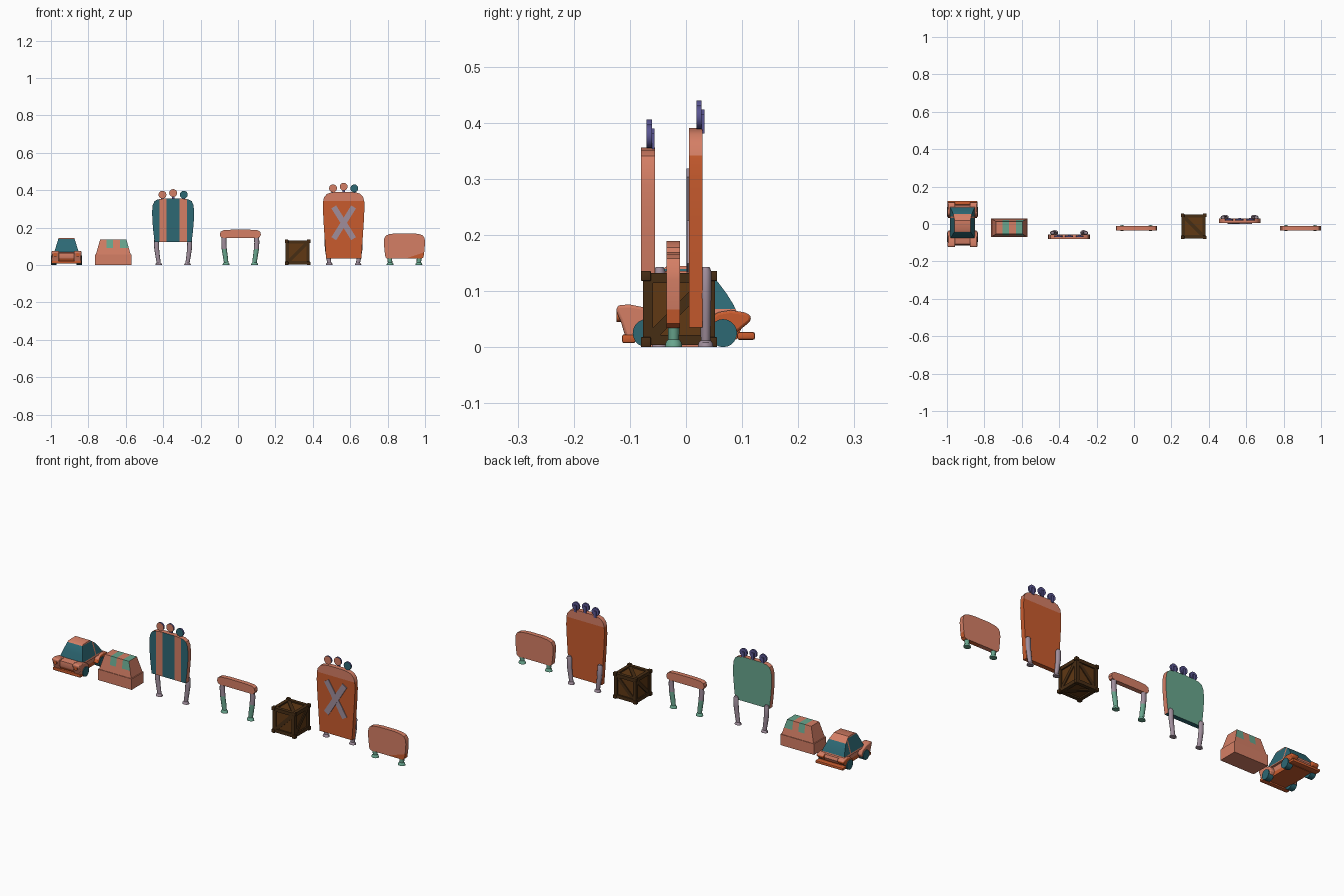
import bpy, bmesh, math
from mathutils import Vector, Matrix

if "Cube" in bpy.data.objects:
    bpy.data.objects.remove(bpy.data.objects["Cube"])

COL = {"salmon": (0.66, 0.21, 0.13), "orange": (0.58, 0.105, 0.027), "dark_teal": (0.026, 0.14, 0.175),
       "mint": (0.14, 0.38, 0.27), "lilac_grey": (0.35, 0.27, 0.33), "indigo": (0.1, 0.09, 0.28),
       "brown": (0.115, 0.04, 0.007), "dark_brown": (0.062, 0.026, 0.007)}
NAMES = list(COL)
MATS = []
for n, c in COL.items():
    m = bpy.data.materials.new(n)
    m.diffuse_color = (*c, 1)
    m.use_nodes = True
    m.node_tree.nodes["Principled BSDF"].inputs["Base Color"].default_value = m.diffuse_color
    MATS.append(m)


def finish(name, bm, mat, loc=(0, 0, 0), cuts=(), rule=None, angle=35):
    """Cut along planes, colour faces by rule(centre, normal), make the object."""
    for co, no in cuts:
        bmesh.ops.bisect_plane(bm, geom=bm.verts[:] + bm.edges[:] + bm.faces[:], plane_co=co, plane_no=no)
    bmesh.ops.recalc_face_normals(bm, faces=bm.faces[:])
    bm.normal_update()
    for f in bm.faces:
        f.material_index = NAMES.index(rule(f.calc_center_median(), f.normal) if rule else mat)
    me = bpy.data.meshes.new(name)
    bm.to_mesh(me)
    bm.free()
    for m in MATS:
        me.materials.append(m)
    me.shade_smooth()
    me.set_sharp_from_angle(angle=math.radians(angle))
    ob = bpy.data.objects.new(name, me)
    ob.location = loc
    bpy.context.collection.objects.link(ob)
    return ob


def prism(pts, lo, hi, axis):
    """Outline of (a, z) points extruded along x or y."""
    bm = bmesh.new()
    put = (lambda a, z, t: (t, a, z)) if axis == "x" else (lambda a, z, t: (a, t, z))
    A = [bm.verts.new(put(a, z, lo)) for a, z in pts]
    B = [bm.verts.new(put(a, z, hi)) for a, z in pts]
    bm.faces.new(A)
    bm.faces.new(B[::-1])
    for i in range(len(pts)):
        j = (i + 1) % len(pts)
        bm.faces.new((A[i], B[i], B[j], A[j]))
    return bm


def mirrored(half):
    return half + [(-a, z) for a, z in reversed(half) if a > 0]


def box(name, mat, c, s, rot=None, bevel=0, **kw):
    bm = bmesh.new()
    bmesh.ops.create_cube(bm, size=1, matrix=Matrix.Diagonal((*s, 1)))
    if bevel:
        bmesh.ops.bevel(bm, geom=bm.edges[:], offset=bevel, segments=2, affect='EDGES', profile=0.5)
    if rot:
        bmesh.ops.rotate(bm, verts=bm.verts[:], matrix=rot)
    return finish(name, bm, mat, c, **kw)


def disc(name, mat, c, r, depth, axis, n=20, rule=None):
    bm = bmesh.new()
    rot = Matrix.Rotation(math.pi / 2, 4, 'Y' if axis == "x" else 'X')
    bmesh.ops.create_cone(bm, cap_ends=True, segments=n, radius1=r, radius2=r, depth=depth, matrix=rot)
    return finish(name, bm, mat, c, rule=rule)


def leg(name, path, loc, flat=0.8, rule=None, mat="lilac_grey", n=14):
    """Tube through (x, z, radius) stations."""
    bm = bmesh.new()
    rings = []
    for x, z, r in path:
        rings.append([bm.verts.new((x + r * math.cos(2 * math.pi * k / n),
                                    flat * r * math.sin(2 * math.pi * k / n), z)) for k in range(n)])
    for a, b in zip(rings, rings[1:]):
        for k in range(n):
            bm.faces.new((a[k], a[(k + 1) % n], b[(k + 1) % n], b[k]))
    bm.faces.new(rings[0][::-1])
    bm.faces.new(rings[-1])
    return finish(name, bm, mat, loc, rule=rule)


X, Z = (1, 0, 0), (0, 0, 1)

# ---------- car ----------
cx = -0.917
body_rule = lambda c, n: "orange" if c.z < 0.034 else "salmon"
finish("car_body", prism([(-0.1, 0.014), (0.09, 0.014), (0.104, 0.045), (0.098, 0.06), (0.08, 0.068),
                          (-0.07, 0.07), (-0.108, 0.064), (-0.112, 0.04)], -0.057, 0.057, "x"),
       "salmon", (cx, 0, 0), cuts=[((0, 0, 0.034), Z)], rule=body_rule)


def cabin_rule(c, n):
    if c.z < 0.07 or (n.z > 0.45 and c.y < 0.055 and c.z > 0.125) or c.z > 0.139:
        return "salmon"
    if abs(n.x) > 0.6 and 0.032 < c.y < 0.04:
        return "salmon"
    return "dark_teal"


bm = prism([(-0.078, 0.06), (-0.062, 0.1), (-0.044, 0.138), (-0.035, 0.144), (0.02, 0.145), (0.053, 0.121),
            (0.072, 0.096), (0.085, 0.075), (0.092, 0.06)], -1, 1, "x")
for v in bm.verts:
    v.co.x *= 0.068 - 0.026 * (v.co.z - 0.06) / 0.085
finish("car_cabin", bm, "dark_teal", (cx, 0, 0), rule=cabin_rule,
       cuts=[((0, 0, 0.068), Z), ((0, 0, 0.139), Z), ((0, 0.032, 0), (0, 1, 0)), ((0, 0.04, 0), (0, 1, 0))])
front_fender = [(-0.108, 0.018), (-0.116, 0.045), (-0.125, 0.066), (-0.121, 0.075), (-0.1, 0.076),
                (-0.07, 0.07), (-0.045, 0.058), (-0.035, 0.035), (-0.045, 0.018)]
rear_fender = [(0.09, 0.025), (0.1, 0.034), (0.115, 0.046), (0.116, 0.056), (0.105, 0.062), (0.08, 0.066),
               (0.055, 0.062), (0.038, 0.045), (0.03, 0.025)]
for s in (-1, 1):
    lo, hi = sorted((s * 0.04, s * 0.079))
    for nm, prof, mt in (("front", front_fender, "salmon"), ("rear", rear_fender, "orange")):
        ob = finish(f"car_{nm}_fender", prism(prof, lo, hi, "x"), mt, (cx, 0, 0),
                    rule=lambda c, n, mt=mt: "salmon" if n.z > 0.6 else mt)
        bev = ob.modifiers.new("round", 'BEVEL')
        bev.width, bev.segments, bev.limit_method = 0.006, 2, 'ANGLE'
    for y in (-0.07, 0.066):
        disc("car_wheel", "dark_teal", (cx + s * 0.068, y, 0.025), 0.025, 0.03, "x")
    disc("car_headlight", "orange", (cx + s * 0.06, -0.119, 0.055), 0.01, 0.01, "y", 12)
box("car_front_bumper", "orange", (cx, -0.102, 0.015), (0.16, 0.024, 0.016), bevel=0.004)
box("car_rear_bumper", "orange", (cx, 0.107, 0.02), (0.16, 0.032, 0.014), bevel=0.004)

# ---------- striped block ----------
def block_rule(c, n):
    if c.z < 0.092 or abs(n.x) > 0.6:
        return "salmon"
    return "mint" if -0.035 < c.x < 0 or c.x > 0.035 else "salmon"


box("block_base", "salmon", (-0.667, -0.02, 0.0285), (0.196, 0.1, 0.057))
bm = prism([(-0.093, 0.057), (0.093, 0.057), (0.07, 0.136), (-0.07, 0.136)], -1, 1, "y")
for v in bm.verts:
    v.co.y *= 0.047 if v.co.z < 0.1 else 0.033
finish("block_striped_top", bm, "salmon", (-0.667, -0.02, 0), rule=block_rule,
       cuts=[((0, 0, 0.092), Z)] + [((x, 0, 0), X) for x in (-0.035, 0, 0.035)])

# ---------- tall barriers with lamps ----------
def lamps_and_legs(name, x, y, top, leg_y):
    for i, dz in ((-1, 0.019), (0, 0.028), (1, 0.019)):
        front = "dark_teal" if i == 1 else "salmon"
        disc(f"{name}_lamp", "indigo", (x + i * 0.057, y, top + dz), 0.021, 0.009, "y",
             rule=lambda c, n, f=front: f if n.y < -0.5 else "indigo")
        box(f"{name}_lamp_bracket", "indigo", (x + i * 0.057, y + 0.007, top + dz - 0.012), (0.014, 0.005, 0.034))
    for s in (-1, 1):
        leg(f"{name}_leg", [(s * 0.077, 0, 0.018), (s * 0.077, 0.008, 0.016), (s * 0.077, 0.012, 0.011),
                            (s * 0.083, 0.05, 0.012), (s * 0.088, 0.09, 0.013), (s * 0.089, 0.135, 0.013),
                            (s * 0.089, 0.143, 0.009)], (x, leg_y, 0))


def stripe_rule(c, n):
    if n.y > 0.5:
        return "mint"
    if n.y < -0.5:
        return "salmon" if 0.035 < abs(c.x) < 0.073 else "dark_teal"
    return "dark_teal" if n.z < -0.5 else "salmon"


half = [(0.099, 0.124), (0.106, 0.18), (0.111, 0.24), (0.112, 0.29), (0.109, 0.32), (0.1, 0.341),
        (0.082, 0.351), (0.045, 0.356)]
finish("striped_barrier", prism(mirrored(half), -0.08, -0.055, "y"), "salmon", (-0.347, 0, 0),
       cuts=[((x, 0, 0), X) for x in (-0.073, -0.035, 0.035, 0.073)], rule=stripe_rule)
lamps_and_legs("striped_barrier", -0.347, -0.0655, 0.357, -0.047)

half = [(0.094, 0.035), (0.1, 0.12), (0.107, 0.22), (0.111, 0.3), (0.11, 0.34), (0.105, 0.362),
        (0.09, 0.38), (0.07, 0.387), (0.04, 0.391)]
finish("cross_barrier", prism(mirrored(half), 0.005, 0.029, "y"), "orange", (0.565, 0, 0),
       cuts=[((0, 0, 0.342), Z)], rule=lambda c, n: "salmon" if c.z > 0.342 else "orange")
for i, s in enumerate((-1, 1)):
    box("painted_cross_arm", "lilac_grey", (0.565, 0.0035 - 0.0004 * i, 0.226), (0.03, 0.004, 0.2),
        rot=Matrix.Rotation(s * math.radians(32), 3, 'Y'))
lamps_and_legs("cross_barrier", 0.565, 0.0235, 0.391, 0.035)

# ---------- low bar barrier ----------
half = [(0.088, 0.145), (0.104, 0.149), (0.11, 0.162), (0.106, 0.178), (0.092, 0.186), (0.05, 0.189)]
finish("low_bar", prism(mirrored(half), -0.035, -0.011, "y"), "salmon", (0.0125, 0, 0))
for s in (-1, 1):
    leg("low_bar_leg", [(s * 0.076, 0, 0.019), (s * 0.076, 0.009, 0.017), (s * 0.076, 0.014, 0.012),
                        (s * 0.08, 0.045, 0.013), (s * 0.086, 0.085, 0.0135), (s * 0.088, 0.12, 0.0135),
                        (s * 0.087, 0.15, 0.0135)], (0.0125, -0.022, 0), flat=0.83,
        rule=lambda c, n: "mint" if c.z < 0.085 else "lilac_grey")

# ---------- small sign ----------
half = [(0.092, 0.034), (0.102, 0.042), (0.107, 0.08), (0.11, 0.12), (0.108, 0.143), (0.099, 0.158),
        (0.078, 0.166), (0.04, 0.17)]
cut_no = Vector((-0.035, 0, 0.105))
cut_co = Vector((0.005, 0, 0.034))
finish("small_sign", prism(mirrored(half), -0.035, -0.011, "y"), "salmon", (0.89, 0, 0), cuts=[(cut_co, cut_no)],
       rule=lambda c, n: "orange" if n.y < 0.5 and (c - cut_co).dot(cut_no) < -1e-5 else "salmon")
for s in (-1, 1):
    leg("small_sign_foot", [(s * 0.077, 0, 0.019), (s * 0.077, 0.009, 0.017), (s * 0.077, 0.014, 0.012),
                            (s * 0.079, 0.04, 0.013)], (0.89, -0.022, 0), flat=0.83, mat="mint")

# ---------- crate ----------
C = Vector((0.319, -0.0125, 0.068))
box("crate_core", "brown", C, (0.114,) * 3)
for ax in range(3):
    for a in (-1, 1):
        for b in (-1, 1):
            off, size = [0, 0, 0], [0.018] * 3
            off[(ax + 1) % 3], off[(ax + 2) % 3], size[ax] = a * 0.055, b * 0.055, 0.126
            box("crate_frame", "dark_brown", C + Vector(off), size)
for a in (-1, 1):
    for b in (-1, 1):
        for c in (-1, 1):
            box("crate_corner", "dark_brown", C + Vector((a, b, c)) * 0.059, (0.018,) * 3, bevel=0.002)
for s in (-1, 1):
    t = math.pi / 4
    box("crate_brace", "dark_brown", C + Vector((0, s * 0.058, 0)), (0.018, 0.007, 0.14), rot=Matrix.Rotation(t, 3, 'Y'))
    box("crate_brace", "dark_brown", C + Vector((s * 0.058, 0, 0)), (0.007, 0.018, 0.14), rot=Matrix.Rotation(-t, 3, 'X'))
    box("crate_brace", "dark_brown", C + Vector((0, 0, s * 0.058)), (0.018, 0.14, 0.007), rot=Matrix.Rotation(t, 3, 'Z'))
